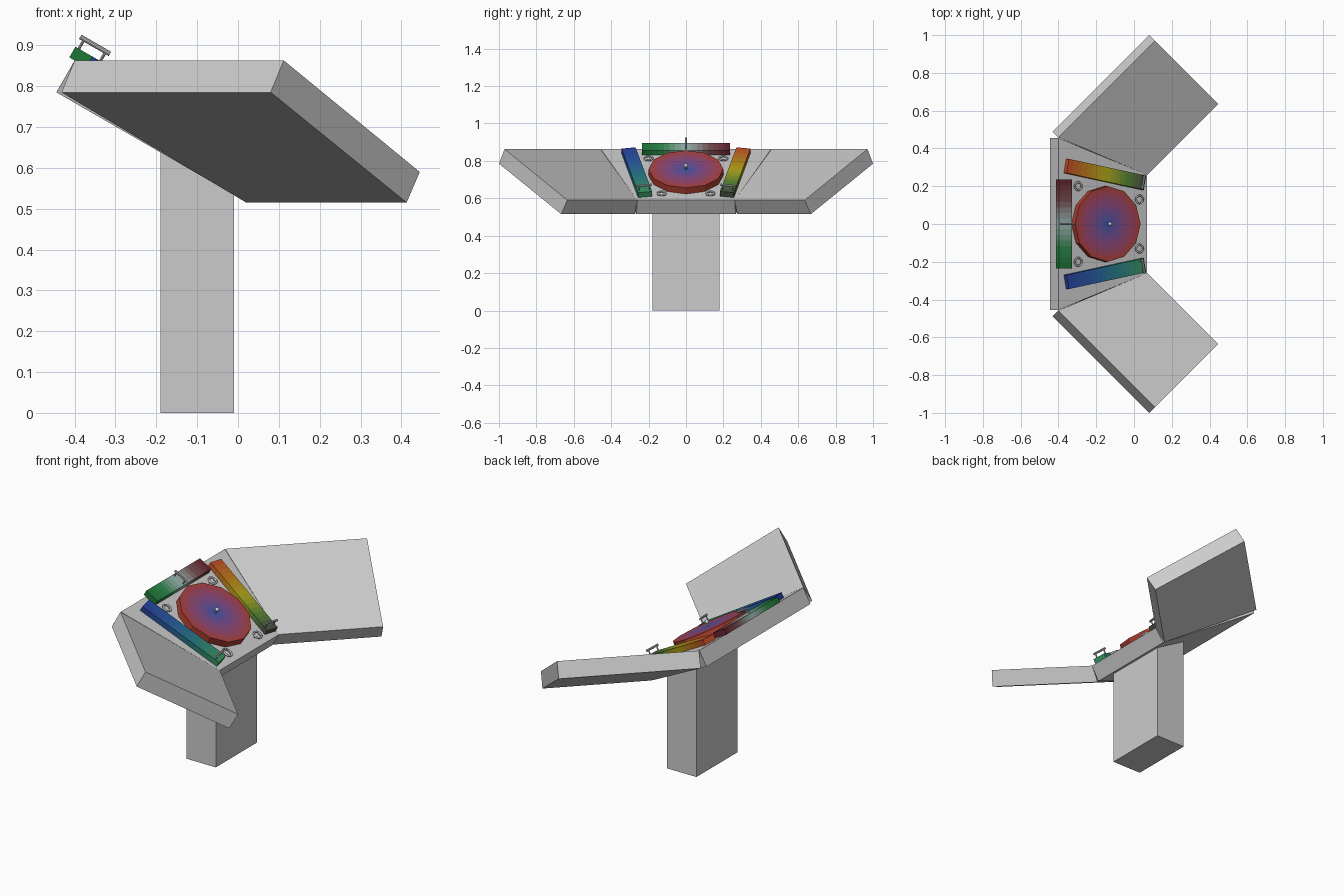
import bpy, bmesh, math
from mathutils import Matrix, Vector

if "Cube" in bpy.data.objects:
    bpy.data.objects.remove(bpy.data.objects["Cube"])

# Sloped desk frame: s runs down the slope, y across, t out of the surface
A = math.radians(30)
U = Vector((math.cos(A), 0, -math.sin(A)))
N = Vector((math.sin(A), 0, math.cos(A)))
DESK = Matrix.Translation((-0.40, 0, 0.863)) @ Matrix((U, (0, 1, 0), N)).transposed().to_4x4()


def finish(name, bm, matrix=None, colours=(), smooth=False):
    bmesh.ops.recalc_face_normals(bm, faces=bm.faces[:])
    mesh = bpy.data.meshes.new(name)
    bm.to_mesh(mesh)
    bm.free()
    if matrix:
        mesh.transform(matrix)
    for i, c in enumerate(colours):
        m = bpy.data.materials.new(f"{name}_colour_{i}")
        m.diffuse_color = (*c, 1)
        m.use_nodes = True
        m.node_tree.nodes["Principled BSDF"].inputs["Base Color"].default_value = m.diffuse_color
        mesh.materials.append(m)
    for p in mesh.polygons:
        p.use_smooth = smooth
    ob = bpy.data.objects.new(name, mesh)
    bpy.context.collection.objects.link(ob)
    return ob


def loft(name, loops, matrix=None, colours=()):
    """Skin between matching loops; each span takes the next colour."""
    bm = bmesh.new()
    rows = [[bm.verts.new(p) for p in loop] for loop in loops]
    n = len(rows[0])
    for k in range(len(rows) - 1):
        for i in range(n):
            j = (i + 1) % n
            f = bm.faces.new((rows[k][i], rows[k][j], rows[k + 1][j], rows[k + 1][i]))
            f.material_index = k if colours else 0
    bm.faces.new(rows[0])
    bm.faces.new(rows[-1]).material_index = max(len(colours) - 1, 0)
    return finish(name, bm, matrix, colours)


def ramp(stops, n):
    out = []
    for i in range(n):
        x = (i + 0.5) / n * (len(stops) - 1)
        k = min(int(x), len(stops) - 2)
        out.append(tuple(Vector(stops[k]).lerp(Vector(stops[k + 1]), x - k)))
    return out


def rod(bm, a, b, r):
    a, b = Vector(a), Vector(b)
    d = b - a
    m = Matrix.Translation((a + b) / 2) @ d.to_track_quat('Z', 'Y').to_matrix().to_4x4()
    bmesh.ops.create_cone(bm, cap_ends=True, segments=10, radius1=r, radius2=r,
                          depth=d.length, matrix=m)


def bar_with_handle(name, matrix, length, width, stops, handle_at, across):
    # Gradient bar along local x
    h = 0.03
    n = 16
    loops = [[(length * i / n, -width / 2, 0), (length * i / n, width / 2, 0),
              (length * i / n, width / 2, h), (length * i / n, -width / 2, h)]
             for i in range(n + 1)]
    loft(name, loops, matrix, ramp(stops, n))
    # Grab handle across the bar
    bm = bmesh.new()
    rod(bm, (handle_at, -across, 0.057), (handle_at, across, 0.057), 0.006)
    for q in (-1, 1):
        y = q * across * 0.72
        rod(bm, (handle_at, y, h - 0.002), (handle_at, y, 0.057), 0.0035)
    ob = finish(name + "_handle", bm, matrix)
    return ob


# Column, its top hidden inside the desk
col = [(-0.19, 0.66), (-0.01, 0.555), (-0.01, 0), (-0.19, 0)]
loft("column", [[(x, y, z) for x, z in col] for y in (-0.18, 0.18)])

# Centre desk
loft("centre_desk", [
    [(-0.445, -0.455, 0.785), (-0.445, 0.455, 0.785), (0.023, 0.265, 0.515), (0.023, -0.265, 0.515)],
    [(-0.40, -0.455, 0.863), (-0.40, 0.455, 0.863), (0.07, 0.26, 0.59), (0.07, -0.26, 0.59)]])

# Side desks turned 45 degrees, mirrored
for side, q in (("left", -1), ("right", 1)):
    loft(side + "_desk", [
        [(-0.432, q * 0.488, 0.785), (0.08, q * 1.0, 0.785),
         (0.413, q * 0.667, 0.515), (0.02, q * 0.274, 0.515)],
        [(-0.40, q * 0.458, 0.863), (0.112, q * 0.97, 0.863),
         (0.445, q * 0.635, 0.59), (0.07, q * 0.26, 0.59)]])

# Round display: 12 sides, blue centre fading to red
BLUE, RED = (0.03, 0.09, 0.42), (0.42, 0.05, 0.03)


def ring(r, t):
    return [(0.28 + r * math.cos(i * math.pi / 6), r * math.sin(i * math.pi / 6), t)
            for i in range(12)]


steps = 10
loops = [ring(0.2, 0)] + [ring(0.2 * (1 - i / steps), 0.038) for i in range(steps)]
loft("round_display", loops, DESK, [RED] + ramp([RED, BLUE], steps))

# Small knob at the middle of the display
bm = bmesh.new()
rod(bm, (0.28, 0, 0.036), (0.28, 0, 0.06), 0.005)
bmesh.ops.create_uvsphere(bm, u_segments=12, v_segments=8, radius=0.011,
                          matrix=Matrix.Translation((0.28, 0, 0.06)))
finish("display_knob", bm, DESK, smooth=True)

# Back bar, running along y
turn = Matrix.Rotation(math.pi / 2, 4, 'Z')
bar_with_handle("back_bar", DESK @ Matrix.Translation((0.025, -0.235, 0)) @ turn, 0.47, 0.08,
                [(0.01, 0.17, 0.03), (0.03, 0.26, 0.08), (0.35, 0.5, 0.48),
                 (0.2, 0.08, 0.09), (0.12, 0.01, 0.02)], 0.235, 0.042)

# Side bars, converging toward the lower edge
ang = math.atan2(0.088, 0.47)
for name, q, stops in (
        ("left_bar", -1, [(0.02, 0.05, 0.35), (0.02, 0.1, 0.35), (0.02, 0.2, 0.22), (0.04, 0.3, 0.1)]),
        ("right_bar", 1, [(0.55, 0.06, 0.02), (0.5, 0.2, 0.01), (0.45, 0.4, 0.01),
                          (0.1, 0.25, 0.03), (0.06, 0.06, 0.06)])):
    m = DESK @ Matrix.Translation((0.04, q * 0.307, 0)) @ Matrix.Rotation(-q * ang, 4, 'Z')
    bar_with_handle(name, m, 0.48, 0.076, stops, 0.455, 0.04)

# Four ring dials around the display
for i, (s, y) in enumerate([(0.115, 0.2), (0.115, -0.2), (0.49, 0.13), (0.49, -0.13)]):
    bm = bmesh.new()
    seg, sub = 20, 8
    grid = [[bm.verts.new((s + (0.021 + 0.005 * math.cos(b)) * math.cos(a),
                           y + (0.021 + 0.005 * math.cos(b)) * math.sin(a),
                           0.01 + 0.005 * math.sin(b)))
             for b in [j * 2 * math.pi / sub for j in range(sub)]]
            for a in [k * 2 * math.pi / seg for k in range(seg)]]
    for k in range(seg):
        for j in range(sub):
            k2, j2 = (k + 1) % seg, (j + 1) % sub
            bm.faces.new((grid[k][j], grid[k2][j], grid[k2][j2], grid[k][j2]))
    # Two short stubs hold the ring on the desk
    for q in (-1, 1):
        rod(bm, (s, y + q * 0.021, -0.002), (s, y + q * 0.021, 0.01), 0.003)
    finish(f"ring_dial_{i + 1}", bm, DESK, smooth=True)
